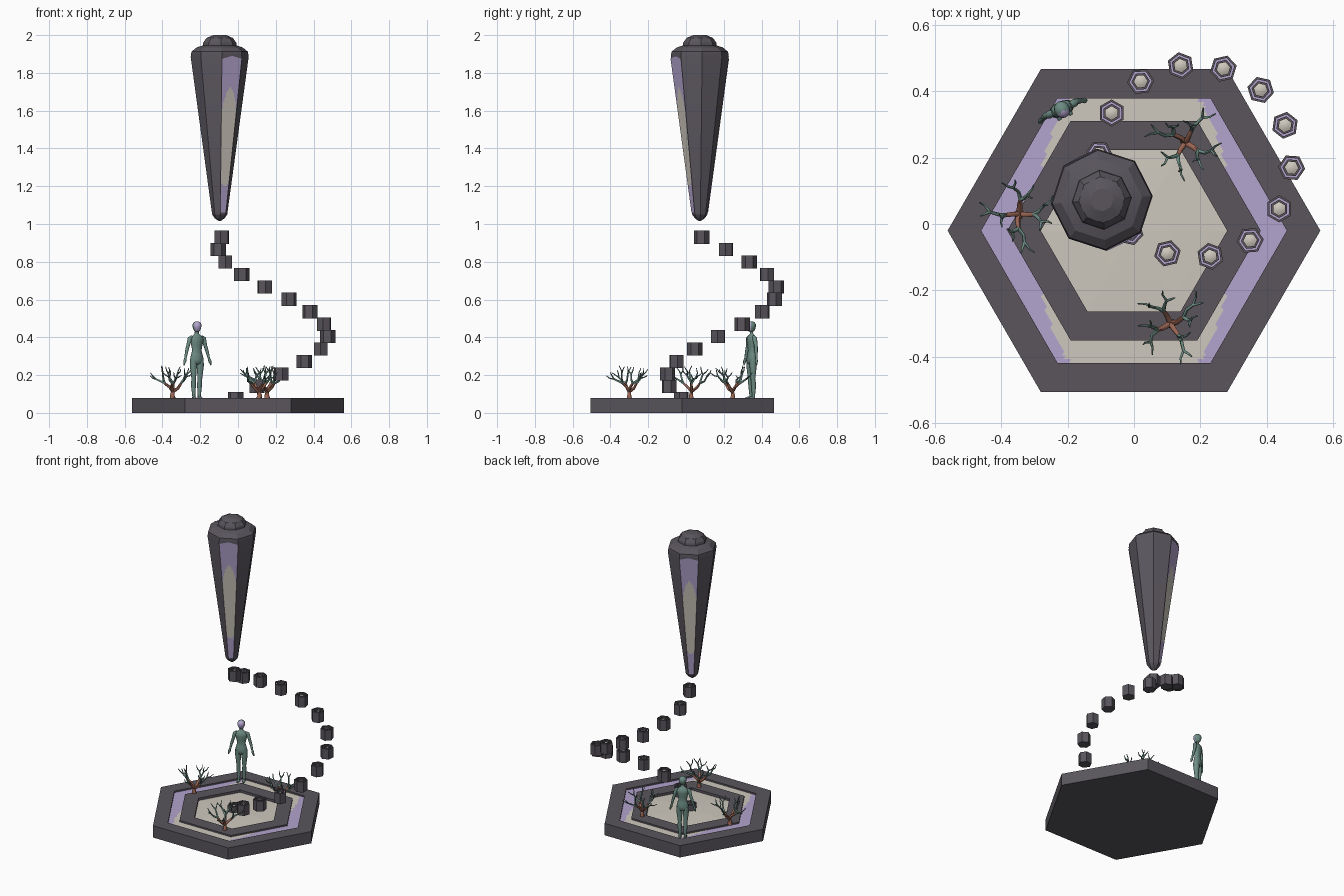
import bpy, bmesh, random
from math import sin, cos, pi, radians
from mathutils import Vector, Matrix

if "Cube" in bpy.data.objects:
    bpy.data.objects.remove(bpy.data.objects["Cube"])


def material(name, rgb):
    m = bpy.data.materials.new(name)
    m.diffuse_color = (*rgb, 1)
    m.use_nodes = True
    m.node_tree.nodes["Principled BSDF"].inputs["Base Color"].default_value = m.diffuse_color
    return m


STONE, PALE, LILAC, GREEN, RUST = range(5)
MATS = [material("dark stone", (0.10, 0.09, 0.108)), material("pale inlay", (0.62, 0.58, 0.51)),
        material("lilac inlay", (0.45, 0.37, 0.62)), material("sage green", (0.15, 0.26, 0.225)),
        material("rust brown", (0.33, 0.135, 0.09))]


def finish(name, bm, loc=(0, 0, 0), rot=0, angle=30, recalc=True):
    if recalc:
        bmesh.ops.recalc_face_normals(bm, faces=bm.faces)
    me = bpy.data.meshes.new(name)
    bm.to_mesh(me)
    bm.free()
    for m in MATS:
        me.materials.append(m)
    ob = bpy.data.objects.new(name, me)
    ob.location = loc
    ob.rotation_euler.z = rot
    bpy.context.collection.objects.link(ob)
    bpy.ops.object.select_all(action='DESELECT')
    ob.select_set(True)
    bpy.context.view_layer.objects.active = ob
    bpy.ops.object.shade_smooth_by_angle(angle=radians(angle))
    return ob


def skin(bm, rings, mats):
    """Bridge successive rings of vertices; one material per band."""
    out = []
    for r0, r1, m in zip(rings, rings[1:], mats):
        n = len(r0)
        for i in range(n):
            f = bm.faces.new((r0[i], r0[(i + 1) % n], r1[(i + 1) % n], r1[i]))
            f.material_index = m
            out.append(f)
    return out


def tube(bm, path, radii, squash=1, sides=8, mat=0):
    pts = [Vector(p) for p in path]
    d = (pts[-1] - pts[0]).normalized()
    ref = Vector((1, 0, 0)) if abs(d.x) < 0.8 else Vector((0, 1, 0))
    rings = []
    for i, (p, r) in enumerate(zip(pts, radii)):
        t = (pts[min(i + 1, len(pts) - 1)] - pts[max(i - 1, 0)]).normalized()
        a = (ref - t * ref.dot(t)).normalized()
        b = t.cross(a) * squash
        rings.append([bm.verts.new(p + r * (a * cos(2 * pi * k / sides) + b * sin(2 * pi * k / sides)))
                      for k in range(sides)])
    faces = skin(bm, rings, [mat] * len(rings))
    for ring in (rings[0], rings[-1]):
        f = bm.faces.new(ring)
        f.material_index = mat
        faces.append(f)
    return faces


def hex_pad(name, r, h, d, loc, rot=0, sub=1, patches=False):
    """Hexagonal slab with a grooved inlay ring and a sunken, slightly domed centre."""
    prof = [(1, 0, STONE), (1, h, STONE), (.82, h, STONE)]
    steps = 6 if patches else 1
    prof += [(.82 - .14 * i / steps, h - d, LILAC if i < steps else STONE) for i in range(steps + 1)]
    prof += [(.68, h, STONE), (.5, h, STONE), (.5, h - 1.6 * d, PALE), (.3, h - 1.1 * d, PALE),
             (.1, h - .9 * d, PALE), (.01, h - .9 * d, PALE)]
    corners = [Vector((cos(k * pi / 3), sin(k * pi / 3), 0)) for k in range(7)]
    outline = [corners[k].lerp(corners[k + 1], j / sub) for k in range(6) for j in range(sub)]
    bm = bmesh.new()
    rings = [[bm.verts.new(c * r * s + Vector((0, 0, z))) for c in outline] for s, z, _ in prof]
    # band i lies between ring i and ring i+1
    mats = [STONE, STONE, STONE] + [LILAC] * steps + [STONE, STONE, STONE, PALE, PALE, PALE]
    for f in skin(bm, rings, mats):
        c = f.calc_center_median()
        if patches and f.material_index == LILAC and (c.x / .297) ** 2 + (c.y / .527) ** 2 < 1:
            f.material_index = PALE
    bm.faces.new(rings[0]).material_index = STONE
    bm.faces.new(rings[-1]).material_index = PALE
    return finish(name, bm, loc, rot)


# Platform
hex_pad("platform", 0.562, 0.08, 0.01, (0, -0.02, 0), sub=40, patches=True)

# Spiral of floating stepping stones
for i in range(14):
    a = radians(-132.5 + 25.7 * i)
    hex_pad(f"stepping_stone_{i + 1}", 0.041, 0.07, 0.008,
            (0.185 + 0.291 * cos(a), 0.19 + 0.291 * sin(a), 0.04 + 0.0658 * i), a)

# Hanging crystal: eight-sided spindle with stepped cap
AXIS, TURN = (-0.097, 0.073, 0), radians(-85.5)
profile = [(1.015, .004), (1.03, .026), (1.05, .04), (1.885, .154), (1.912, .15), (1.935, .122),
           (1.945, .09), (1.96, .088), (1.985, .07), (2.0, .035)]
bm = bmesh.new()
tube(bm, [(0, 0, z) for z, _ in profile], [r for _, r in profile], sides=8, mat=STONE)
finish("crystal", bm, AXIS, TURN, angle=20)

# Two opposite inlaid crystal panels, pale oval on lilac
for side in range(2):
    n = Matrix.Rotation(pi / 8 + pi * side, 3, 'Z') @ Vector((1, 0, 0))
    t = Vector((0, 0, 1)).cross(n)
    bm = bmesh.new()
    NU, NZ = 12, 70
    grid = []
    for j in range(NZ + 1):
        row = []
        for i in range(NU + 1):
            u = 2 * i / NU - 1
            z = 1.06 + (0.815 + 0.015 * (1 - abs(u))) * j / NZ
            r = 0.04 + 0.114 * (z - 1.05) / 0.835
            row.append(bm.verts.new(n * (r * cos(pi / 8) + .003) + t * (u * r * sin(pi / 8)) + Vector((0, 0, z))))
        grid.append(row)
    for j in range(NZ):
        for i in range(NU):
            f = bm.faces.new((grid[j][i], grid[j][i + 1], grid[j + 1][i + 1], grid[j + 1][i]))
            c = f.calc_center_median()
            f.material_index = PALE if ((c.z - 1.46) / .26) ** 2 + (c.dot(t) / .05) ** 2 < 1 else LILAC
    finish(f"crystal_panel_{side + 1}", bm, AXIS, TURN, recalc=False)

# Standing figure, built facing -y then turned toward the middle
bm = bmesh.new()
torso = [(.185, .018), (.195, .034), (.215, .038), (.24, .032), (.26, .026), (.285, .031),
         (.31, .037), (.33, .036), (.342, .02), (.35, .012), (.375, .011)]
tube(bm, [(0, 0, z) for z, _ in torso], [r for _, r in torso], squash=.62, sides=16, mat=GREEN)
head = [(.357, .006), (.363, .014), (.375, .02), (.39, .024), (.402, .022), (.411, .014), (.415, .004)]
for f in tube(bm, [(0, -.002, z) for z, _ in head], [r for _, r in head], squash=1.1, sides=16, mat=GREEN):
    c = f.calc_center_median()
    if c.y < -.008 and c.z > .363:
        f.material_index = LILAC
for s in (-1, 1):
    tube(bm, [(s * .019, 0, .215), (s * .02, 0, .18), (s * .018, 0, .11), (s * .018, .004, .08),
              (s * .016, .004, .02), (s * .016, .002, .004)],
         [.019, .019, .012, .0135, .008, .009], sides=12, mat=GREEN)
    tube(bm, [(s * .016, .01, .008), (s * .017, -.012, .008), (s * .019, -.028, .005)],
         [.008, .009, .005], sides=8, mat=GREEN)
    tube(bm, [(s * .028, 0, .334), (s * .04, 0, .325), (s * .051, .002, .285), (s * .058, 0, .262),
              (s * .069, -.004, .218), (s * .073, -.006, .205), (s * .079, -.008, .182)],
         [.008, .0125, .0095, .009, .006, .0085, .003], sides=10, mat=GREEN)
finish("standing_figure", bm, (-0.218, 0.347, 0.07), radians(25), angle=60)

# Branching corals, rust stems with green tips
LENGTHS = [.04, .062, .053, .045]
RADII = [.016, .0095, .0065, .0045, .002]


def branch(bm, rng, p, d, level):
    L = LENGTHS[level]
    bend = Vector((rng.uniform(-1, 1), rng.uniform(-1, 1), rng.uniform(-1, .3))) * L * .13
    end = p + d * L
    tube(bm, [p, (p + end) / 2 + bend, end], [RADII[level], (RADII[level] + RADII[level + 1]) / 2,
         RADII[level + 1]], sides=6, mat=RUST if level < 2 else GREEN)
    if level == 3:
        return
    count = 4 if level == 0 else 2
    spin = rng.uniform(0, 2 * pi)
    side = d.orthogonal().normalized()
    for k in range(count):
        a = spin + 2 * pi * k / count + rng.uniform(-.3, .3)
        out = Matrix.Rotation(a, 3, d) @ side
        nd = (d + out * (1.0 if level == 0 else .65) + Vector((0, 0, .25 * (level > 0)))).normalized()
        branch(bm, rng, end, nd, level + 1)


for i, (x, y) in enumerate([(-.345, .03), (.155, .245), (.11, -.30)]):
    bm = bmesh.new()
    branch(bm, random.Random(4), Vector((0, 0, 0)), Vector((0, 0, 1)), 0)
    finish(f"coral_{i + 1}", bm, (x, y, 0.073), radians(-120 * i), angle=60)
